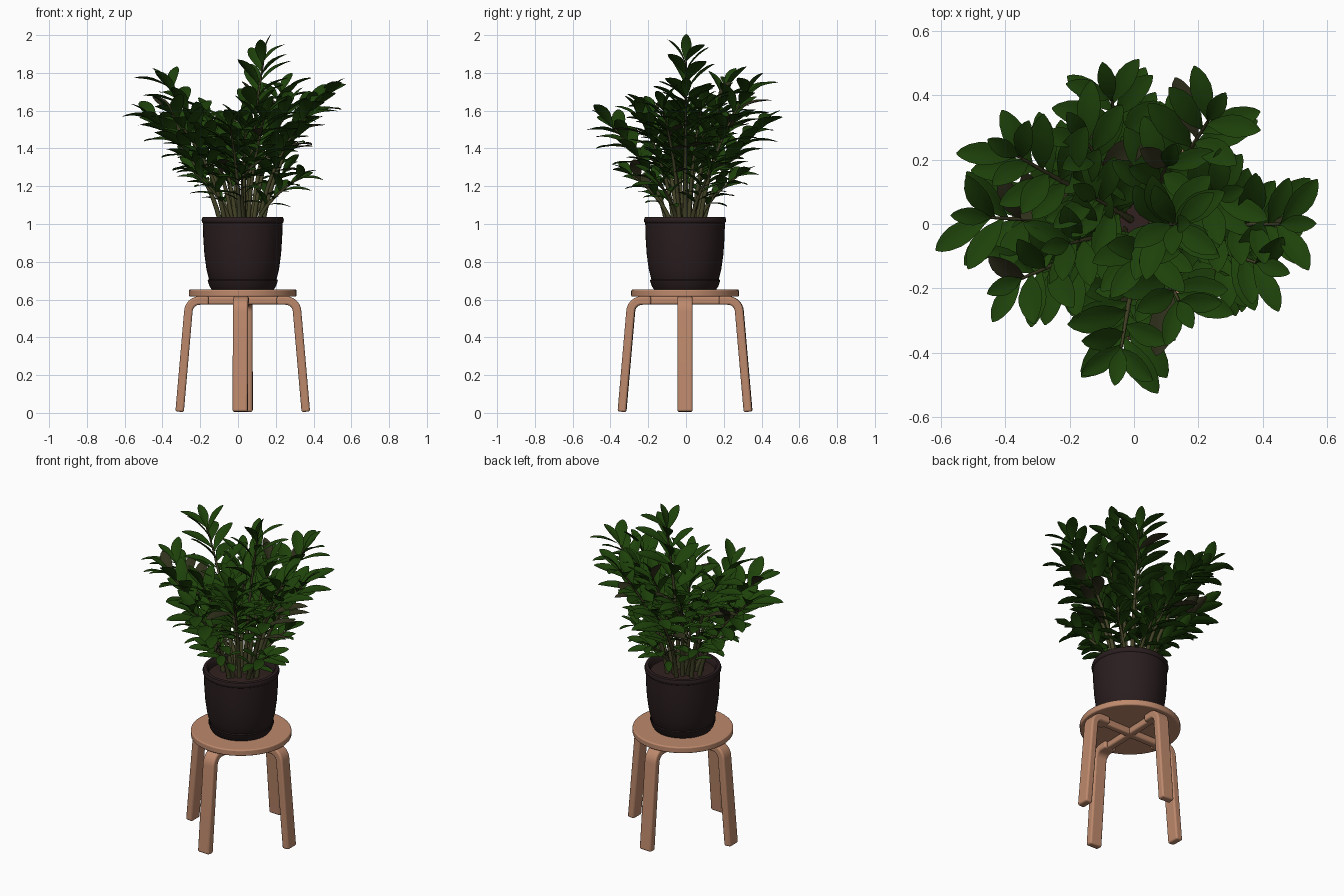
import bpy, bmesh, math, random
from mathutils import Vector, Matrix

random.seed(4)
cube = bpy.data.objects.get("Cube")
if cube:
    bpy.data.objects.remove(cube, do_unlink=True)

CENTRE = Vector((0.025, -0.005, 0))


def material(name, rgb):
    m = bpy.data.materials.new(name)
    m.use_nodes = True
    m.diffuse_color = (*rgb, 1)
    bsdf = m.node_tree.nodes["Principled BSDF"]
    bsdf.inputs["Base Color"].default_value = (*rgb, 1)
    bsdf.inputs["Roughness"].default_value = 0.7
    return m


WOOD = material("birch wood", (0.51, 0.25, 0.15))
POT = material("dark brown pot", (0.023, 0.0125, 0.0135))
SOIL = material("soil", (0.03, 0.015, 0.013))
STEM = material("olive stem", (0.055, 0.055, 0.02))
LEAF = material("leaf green", (0.0125, 0.053, 0.003))
DULL = material("dull olive leaf", (0.03, 0.03, 0.012))


def add_object(name, bm, mats, bevel=0, smooth=40):
    bmesh.ops.recalc_face_normals(bm, faces=bm.faces)
    mesh = bpy.data.meshes.new(name)
    bm.to_mesh(mesh)
    bm.free()
    ob = bpy.data.objects.new(name, mesh)
    bpy.context.collection.objects.link(ob)
    for m in mats:
        mesh.materials.append(m)
    if bevel:
        mod = ob.modifiers.new("rounded edges", "BEVEL")
        mod.width, mod.segments, mod.limit_method = bevel, 3, "ANGLE"
    bpy.ops.object.select_all(action="DESELECT")
    ob.select_set(True)
    bpy.context.view_layer.objects.active = ob
    bpy.ops.object.shade_smooth_by_angle(angle=math.radians(smooth))
    return ob


def lathe(name, profile, mat, bevel=0):
    bm = bmesh.new()
    verts = [bm.verts.new((r, 0, z)) for r, z in profile]
    edges = [bm.edges.new(pair) for pair in zip(verts, verts[1:])]
    bmesh.ops.spin(bm, geom=verts + edges, axis=(0, 0, 1), cent=(0, 0, 0),
                   angle=math.tau, steps=48, use_merge=True)
    bmesh.ops.remove_doubles(bm, verts=bm.verts, dist=1e-5)
    ob = add_object(name, bm, [mat], bevel)
    ob.location = CENTRE


def bent_slab(name, path, thick, width, angle):
    """Thickened side path, extruded sideways and turned about the stool axis."""
    pts = [Vector(p) for p in path]
    outer, inner = [], []
    for i, p in enumerate(pts):
        t = (pts[min(i + 1, len(pts) - 1)] - pts[max(i - 1, 0)]).normalized()
        n = Vector((-t.y, t.x)) * thick / 2
        outer.append(p + n)
        inner.append(p - n)
    bm = bmesh.new()
    face = bm.faces.new([bm.verts.new((p.x, -width / 2, p.y)) for p in outer + inner[::-1]])
    ext = bmesh.ops.extrude_face_region(bm, geom=[face])
    bmesh.ops.translate(bm, vec=(0, width, 0),
                        verts=[v for v in ext["geom"] if isinstance(v, bmesh.types.BMVert)])
    ob = add_object(name, bm, [WOOD], 0.01)
    ob.location = CENTRE
    ob.rotation_euler.z = angle


# Stool seat, four bent legs and the cross rails beneath
lathe("stool_seat", [(0, 0.615), (0.285, 0.615), (0.285, 0.653), (0, 0.653)], WOOD, 0.007)
bend = [(0.228 + 0.06 * math.sin(a), 0.535 + 0.06 * math.cos(a))
        for a in (math.radians(d) for d in range(0, 91, 15))]
leg_path = [(0.18, 0.595)] + bend + [(0.334, 0.006)]
for i, side in enumerate(("left", "back", "right", "front")):
    bent_slab(side + "_leg", leg_path, 0.045, 0.08, i * math.pi / 2 - 0.04 * (i % 2))
for i in range(2):
    bent_slab(f"cross_rail_{i + 1}", [(-0.22, 0.595), (0.22, 0.595)], 0.042, 0.042,
              i * math.pi / 2 - 0.04 * i)

# Saucer, pot and soil
lathe("saucer", [(0, 0.654), (0.165, 0.654), (0.176, 0.67), (0.186, 0.7), (0.183, 0.706),
                 (0.174, 0.69), (0, 0.68)], POT)
lathe("plant_pot", [(0, 0.67), (0.16, 0.67), (0.177, 0.7), (0.192, 0.76), (0.203, 0.84),
                    (0.209, 0.93), (0.211, 1.005), (0.216, 1.01), (0.218, 1.022), (0.213, 1.036),
                    (0.195, 1.038), (0.186, 1.028), (0.184, 0.98)], POT)
lathe("soil", [(0.19, 0.995), (0.12, 1.005), (0, 1.01)], SOIL)

# Fronds: a bowed stem with paired oval leaves
OUTLINE = [(0, 0.1), (0.12, 0.3), (0.3, 0.7), (0.5, 0.97), (0.65, 1), (0.82, 0.78),
           (0.94, 0.42), (1, 0.06)]


def add_leaf(bm, origin, direction, normal, length, mat):
    d = direction.normalized()
    w = normal.cross(d).normalized()
    n = d.cross(w)
    width = length * 0.185
    rows = []
    for s, f in OUTLINE:
        mid = origin + d * length * s + n * length * (0.18 * s - 0.28 * s * s)
        rows.append([bm.verts.new(mid + w * width * f * j + n * abs(j) * width * f * 0.25)
                     for j in (-1, -0.5, 0, 0.5, 1)])
    for a, b in zip(rows, rows[1:]):
        for j in range(4):
            bm.faces.new((a[j], a[j + 1], b[j + 1], b[j])).material_index = mat


def add_stem(name, points):
    cu = bpy.data.curves.new(name, "CURVE")
    cu.dimensions = "3D"
    cu.bevel_depth, cu.bevel_resolution = 0.012, 2
    sp = cu.splines.new("POLY")
    sp.points.add(len(points) - 1)
    for i, (pt, p) in enumerate(zip(sp.points, points)):
        pt.co = (*p, 1)
        pt.radius = 1.15 - 0.85 * i / len(points)
    cu.materials.append(STEM)
    bpy.context.collection.objects.link(bpy.data.objects.new(name, cu))


def frond(index, tip, pairs, size, twist):
    tip = Vector(tip)
    lean = Vector((tip.x - CENTRE.x, tip.y, 0))
    base = CENTRE + lean * 0.24 + Vector((0, 0, 0.98))
    ctrl = base + (tip - base) * 0.16
    ctrl.z = base.z + (tip.z - base.z) * 0.55
    out = lean.normalized()
    side = Vector((-out.y, out.x, 0))

    def at(t):
        return base * (1 - t) ** 2 + ctrl * 2 * t * (1 - t) + tip * t * t

    def tangent(t):
        return ((ctrl - base) * (1 - t) + (tip - ctrl) * t).normalized()

    add_stem(f"stem_{index}", [at(i / 12) for i in range(13)])
    bm = bmesh.new()
    for k in range(pairs):
        u = k / (pairs - 1)
        t = 0.43 + 0.56 * u
        tan = tangent(t)
        for sign in (-1, 1):
            turn = twist if k % 2 else -twist
            roll = Matrix.Rotation(turn + random.uniform(-0.35, 0.35), 3, tan)
            s = roll @ side * sign
            a = math.radians(60 - 17 * u + random.uniform(-8, 8))
            d = tan * math.cos(a) + s * math.sin(a) + out * 0.08
            # blade faces the stem tip, like a shallow rosette
            normal = tan * math.sin(a) - s * math.cos(a)
            flat = tan.cross(side)
            if flat.z < 0:
                flat = -flat
            normal = (normal * 0.8 + flat * 0.6 + Vector((0, 0, 0.3))).normalized()
            length = size * (0.9 + 0.16 * math.sin(math.pi * u)) * random.uniform(0.9, 1.1)
            add_leaf(bm, at(t + sign * 0.012), d, normal, length,
                     1 if random.random() < 0.04 else 0)
    tan = tangent(1)
    normal = tan.cross(side)
    add_leaf(bm, tip, tan, normal if normal.z > 0 else -normal, size * 0.75, 0)
    add_object(f"frond_leaves_{index}", bm, [LEAF, DULL], smooth=60)


# Tall and spreading fronds
TALL = [(0.135, 0.0, 1.86), (0.455, 0.0, 1.67), (-0.445, 0.02, 1.55), (-0.36, 0.21, 1.72),
        (-0.35, -0.17, 1.58), (0.23, 0.32, 1.69), (-0.07, 0.385, 1.51), (-0.04, -0.385, 1.51),
        (0.38, -0.12, 1.6), (0.14, -0.24, 1.56), (0.1, 0.18, 1.62), (-0.12, 0.08, 1.46),
        (0.04, -0.1, 1.52), (0.26, 0.08, 1.6), (-0.2, -0.06, 1.5), (-0.15, 0.26, 1.56)]
# Short outer fronds
LOW = [(0.32, -0.16, 1.24), (-0.23, -0.11, 1.27), (0.02, -0.29, 1.26),
       (0.06, 0.27, 1.25), (-0.2, 0.14, 1.27), (0.24, 0.13, 1.27)]
for i, tip in enumerate(TALL):
    frond(i + 1, tip, 9 if i < 6 else 8, 0.2, 0.85 if i == 0 else 0.4)
for i, tip in enumerate(LOW):
    frond(len(TALL) + i + 1, tip, 5, 0.15, 0.4)
